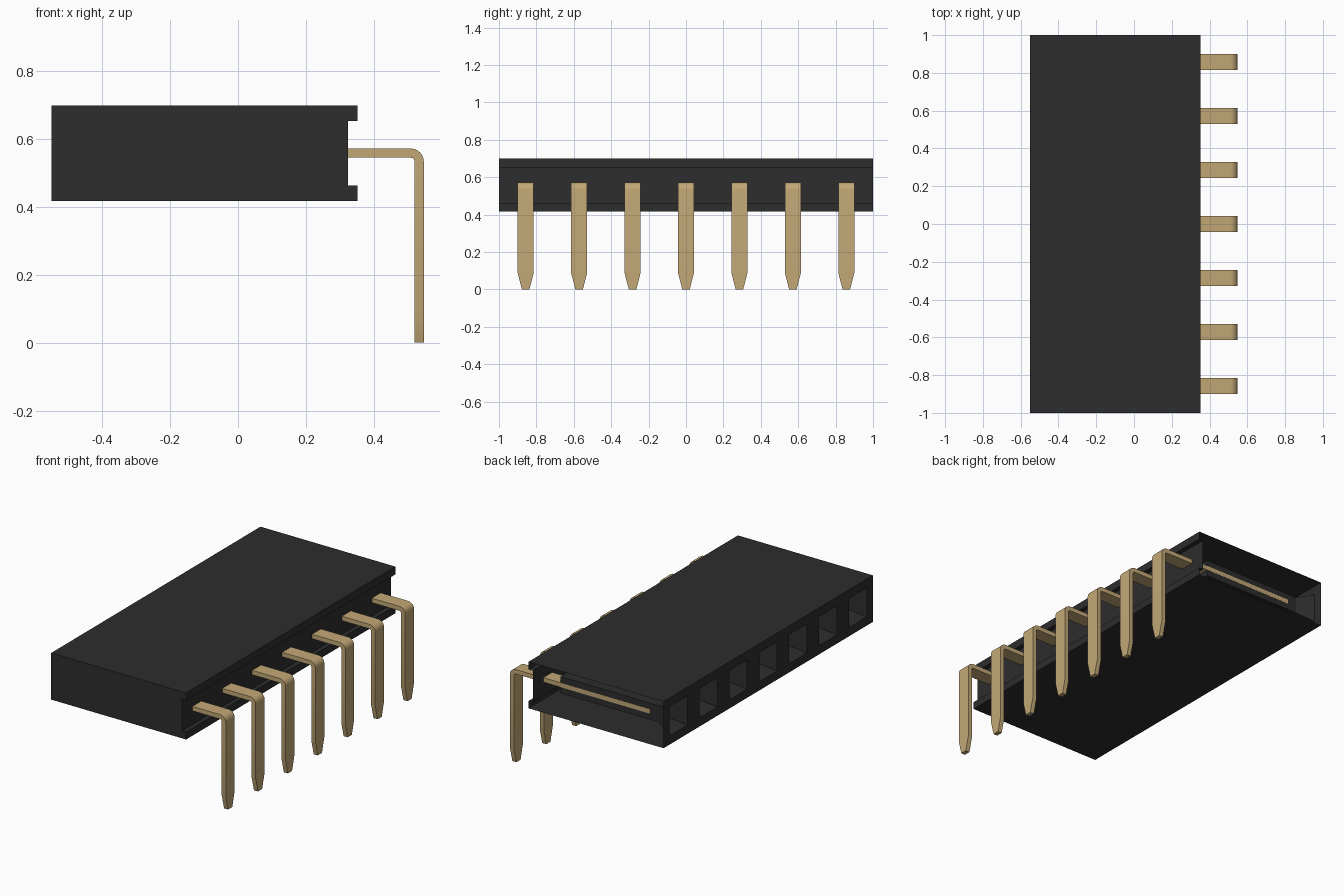
import bpy, bmesh
from math import sin, cos, pi

if "Cube" in bpy.data.objects:
    bpy.data.objects.remove(bpy.data.objects["Cube"], do_unlink=True)

COUNT = 7
PITCH = 2 / COUNT
PIN_Z = 0.559          # height of the contact row


def material(name, color):
    m = bpy.data.materials.new(name)
    m.use_nodes = True
    m.diffuse_color = color
    m.node_tree.nodes["Principled BSDF"].inputs["Base Color"].default_value = color
    return m


def finish(bm, name, mat):
    bmesh.ops.remove_doubles(bm, verts=bm.verts, dist=0.0005)
    bmesh.ops.recalc_face_normals(bm, faces=bm.faces)
    mesh = bpy.data.meshes.new(name)
    bm.to_mesh(mesh)
    bm.free()
    mesh.materials.append(mat)
    ob = bpy.data.objects.new(name, mesh)
    bpy.context.collection.objects.link(ob)
    return ob


def bridge(bm, a, b, closed=True):
    n = len(a)
    for i in range(n if closed else n - 1):
        j = (i + 1) % n
        bm.faces.new((a[i], a[j], b[j], b[i]))


black = material("black plastic", (0.026, 0.026, 0.026, 1))
gold = material("gold metal", (0.54, 0.39, 0.18, 1))

# Housing: hollow stepped shell, closed at the front end and open at the back end
BACK, LOW, HIGH = -0.55, 0.418, 0.70
profile = [(BACK, LOW), (0.353, LOW), (0.353, 0.463), (0.325, 0.463),
           (0.325, 0.653), (0.353, 0.653), (0.353, HIGH), (BACK, HIGH)]
bm = bmesh.new()
rows = [[bm.verts.new((x, -1 + i * PITCH, z)) for x, z in profile]
        for i in range(COUNT + 1)]
for a, b in zip(rows, rows[1:]):
    bridge(bm, a, b, closed=False)
bm.faces.new(rows[0])


def rectangle(x, y, half, z0, z1):
    return [bm.verts.new((x, y + s * half, z))
            for s, z in ((-1, z0), (1, z0), (1, z1), (-1, z1))]


# Sockets: square mouth, funnel and narrow pocket in each cell of the mating face
centres = [-1 + (i + 0.5) * PITCH for i in range(COUNT)]
for y in centres:
    rings = [rectangle(BACK, y, PITCH / 2, LOW, HIGH),
             rectangle(BACK, y, 0.085, PIN_Z - 0.088, PIN_Z + 0.088),
             rectangle(-0.45, y, 0.0415, PIN_Z - 0.05, PIN_Z + 0.05),
             rectangle(0.21, y, 0.0415, PIN_Z - 0.05, PIN_Z + 0.05)]
    for a, b in zip(rings, rings[1:]):
        bridge(bm, a, b)
    bm.faces.new(rings[-1])
finish(bm, "housing", black)

# Pins: flat strip swept through a rounded right-angle bend to a tapered tip
THICK, RADIUS, WIDE, TIP = 0.0135, 0.025, 0.0425, 0.02
LEG_X = 0.5345
stations = [(-0.39, PIN_Z, pi / 2, WIDE)]
for k in range(7):
    t = pi / 2 * (1 - k / 6)
    stations.append((LEG_X - RADIUS + RADIUS * cos(t),
                     PIN_Z - RADIUS + RADIUS * sin(t), t, WIDE))
stations += [(LEG_X, 0.088, 0, WIDE), (LEG_X, 0, 0, TIP)]

for n, y in enumerate(centres):
    bm = bmesh.new()
    rings = []
    for x, z, t, w in stations:
        rings.append([bm.verts.new((x + r * cos(t), y + s * w, z + r * sin(t)))
                      for r, s in ((THICK, -1), (THICK, 1), (-THICK, 1), (-THICK, -1))])
    for a, b in zip(rings, rings[1:]):
        bridge(bm, a, b)
    bm.faces.new(rings[0])
    bm.faces.new(rings[-1])
    pin = finish(bm, f"pin_{n + 1}", gold)
    bpy.ops.object.select_all(action="DESELECT")
    pin.select_set(True)
    bpy.context.view_layer.objects.active = pin
    bpy.ops.object.shade_smooth_by_angle(angle=pi / 9)
